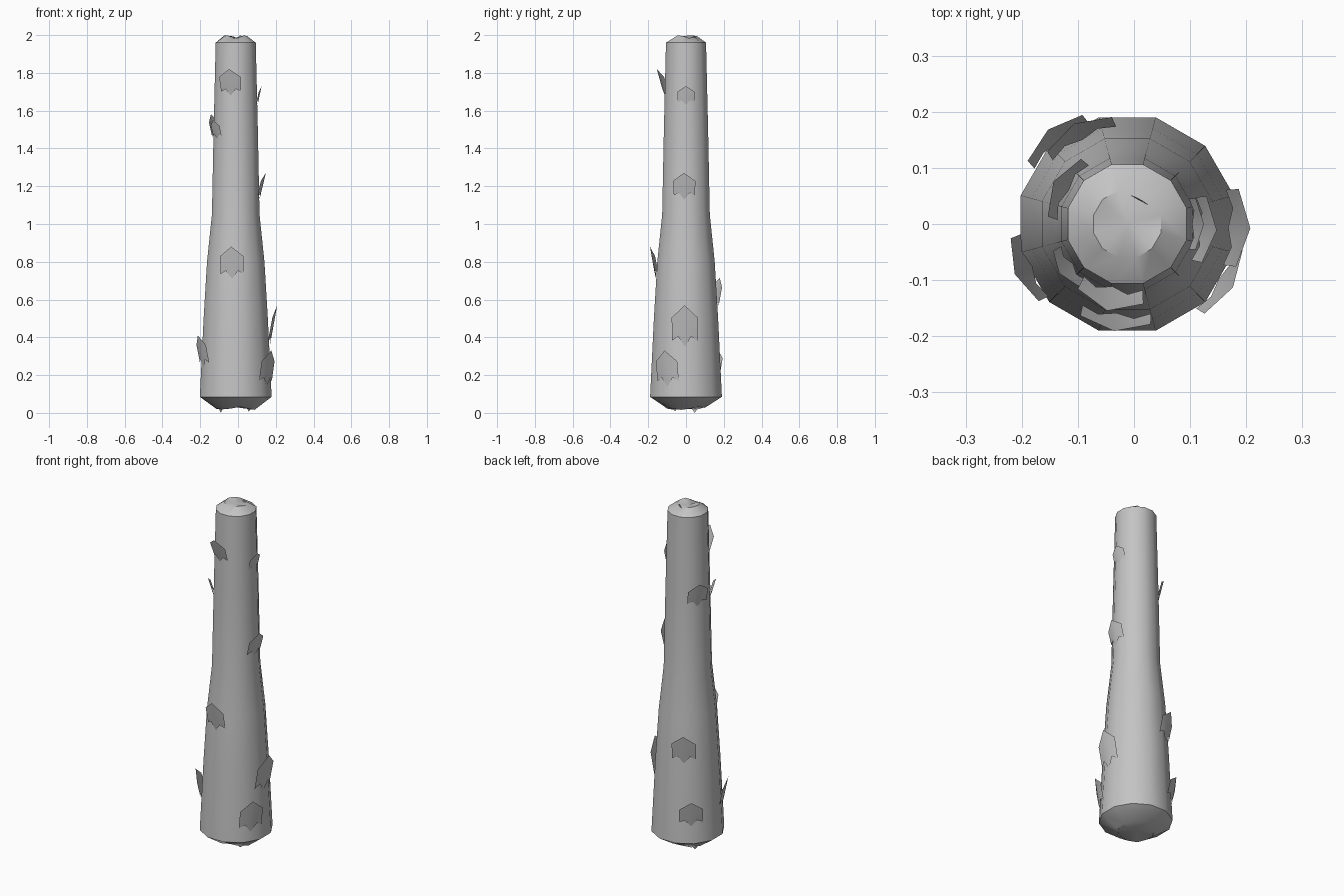
import bpy
import bmesh
import math
import random

if "Cube" in bpy.data.objects:
    bpy.data.objects.remove(bpy.data.objects["Cube"])

random.seed(4)
CX = -0.012          # trunk axis
SIDES = 12
PROFILE = [(0.085, 0.19), (0.5, 0.17), (0.8, 0.152), (1.05, 0.126),
           (1.5, 0.117), (1.96, 0.106)]   # height, apothem

bark = bpy.data.materials.new("grey_bark")
bark.use_nodes = True
GREY = (0.55, 0.55, 0.55, 1)
bark.diffuse_color = GREY
bark.node_tree.nodes["Principled BSDF"].inputs["Base Color"].default_value = GREY


def trunk_radius(z):
    for (z0, r0), (z1, r1) in zip(PROFILE, PROFILE[1:]):
        if z <= z1:
            return r0 + (r1 - r0) * (z - z0) / (z1 - z0)
    return PROFILE[-1][1]


def polar(r, angle, z):
    return (CX + r * math.cos(angle), r * math.sin(angle), z)


def finish(bm, name):
    mesh = bpy.data.meshes.new(name)
    bm.to_mesh(mesh)
    bm.free()
    obj = bpy.data.objects.new(name, mesh)
    bpy.context.collection.objects.link(obj)
    mesh.materials.append(bark)
    bpy.ops.object.select_all(action="DESELECT")
    obj.select_set(True)
    bpy.context.view_layer.objects.active = obj
    bpy.ops.object.shade_smooth_by_angle(angle=math.radians(38))
    return obj


def ring(bm, r, z, jitter=0):
    corner = r / math.cos(math.pi / SIDES)
    return [bm.verts.new(polar(corner, math.tau * (i + 0.5) / SIDES,
                               z + random.uniform(-jitter, jitter)))
            for i in range(SIDES)]


def bridge(bm, low, high):
    for i in range(SIDES):
        j = (i + 1) % SIDES
        bm.faces.new((low[i], low[j], high[j], high[i]))


def broken_end(bm, rim, r, z, centre_z):
    # jagged inner ring closed by a fan
    inner = ring(bm, r, z, 0.009)
    bridge(bm, rim, inner)
    centre = bm.verts.new((CX, 0, centre_z))
    for i in range(SIDES):
        bm.faces.new((inner[i], inner[(i + 1) % SIDES], centre))


# Tapered trunk with broken ends
bm = bmesh.new()
rings = [ring(bm, r, z) for z, r in PROFILE]
for low, high in zip(rings, rings[1:]):
    bridge(bm, low, high)
broken_end(bm, rings[-1], 0.06, 1.99, 1.985)
broken_end(bm, rings[0], 0.1, 0.025, 0.03)
bmesh.ops.recalc_face_normals(bm, faces=bm.faces)
finish(bm, "trunk")

# Half outline of a bark flake: sideways, upward
OUTLINE = [(0, 1), (0.46, 0.7), (0.5, 0.15), (0.25, 0.25), (0, 0)]


def bark_flake(name, degrees, top, height, width, tip):
    base = top - height
    angle = math.radians(degrees)
    lift = tip - trunk_radius(top)
    bm = bmesh.new()

    def point(u, v):
        z = base + v * height
        r = trunk_radius(z) * 1.015 + lift * v
        return bm.verts.new(polar(r, angle + u * width / tip, z))

    right = [point(u, v) for u, v in OUTLINE]
    left = [point(-u, v) for u, v in OUTLINE[1:-1]]
    bm.faces.new(right[::-1])
    bm.faces.new([right[0]] + left + [right[-1]])
    bmesh.ops.triangulate(bm, faces=bm.faces)
    bmesh.ops.recalc_face_normals(bm, faces=bm.faces)
    # make the sheet face away from the trunk
    facing = sum(f.normal.x * math.cos(angle) + f.normal.y * math.sin(angle)
                 for f in bm.faces)
    if facing < 0:
        bmesh.ops.reverse_faces(bm, faces=bm.faces)
    finish(bm, name)


# name, direction, top height, length, width, tip radius
FLAKES = [
    ("front_top_flake", -103, 1.82, 0.14, 0.145, 0.157),
    ("front_middle_flake", -97, 0.88, 0.17, 0.145, 0.19),
    ("left_top_flake", 0, 1.73, 0.1, 0.105, 0.135),
    ("left_middle_flake", -4, 1.27, 0.14, 0.14, 0.158),
    ("left_lower_flake", -2, 0.57, 0.22, 0.16, 0.217),
    ("left_front_base_flake", -31, 0.33, 0.19, 0.15, 0.217),
    ("right_front_top_flake", -144, 1.55, 0.1, 0.09, 0.148),
    ("right_back_top_flake", 150, 1.58, 0.14, 0.14, 0.15),
    ("right_base_flake", 204, 0.41, 0.17, 0.14, 0.217),
    ("back_lower_flake", 118, 0.715, 0.17, 0.15, 0.2),
    ("back_base_flake", 130, 0.335, 0.15, 0.145, 0.217),
]
for flake in FLAKES:
    bark_flake(*flake)

# Splinters that reach the ground and the full height
bm = bmesh.new()
for degrees, r, z, tip_z in ((150, 0.1, 0.035, 0.0), (-40, 0.1, 0.035, 0.008),
                             (60, 0.055, 1.98, 2.0)):
    a = math.radians(degrees)
    spread = 0.03 / r
    bm.faces.new([bm.verts.new(polar(r, a - spread, z)),
                  bm.verts.new(polar(r, a + spread, z)),
                  bm.verts.new(polar(r * 0.9, a, tip_z))])
finish(bm, "end_splinters")
